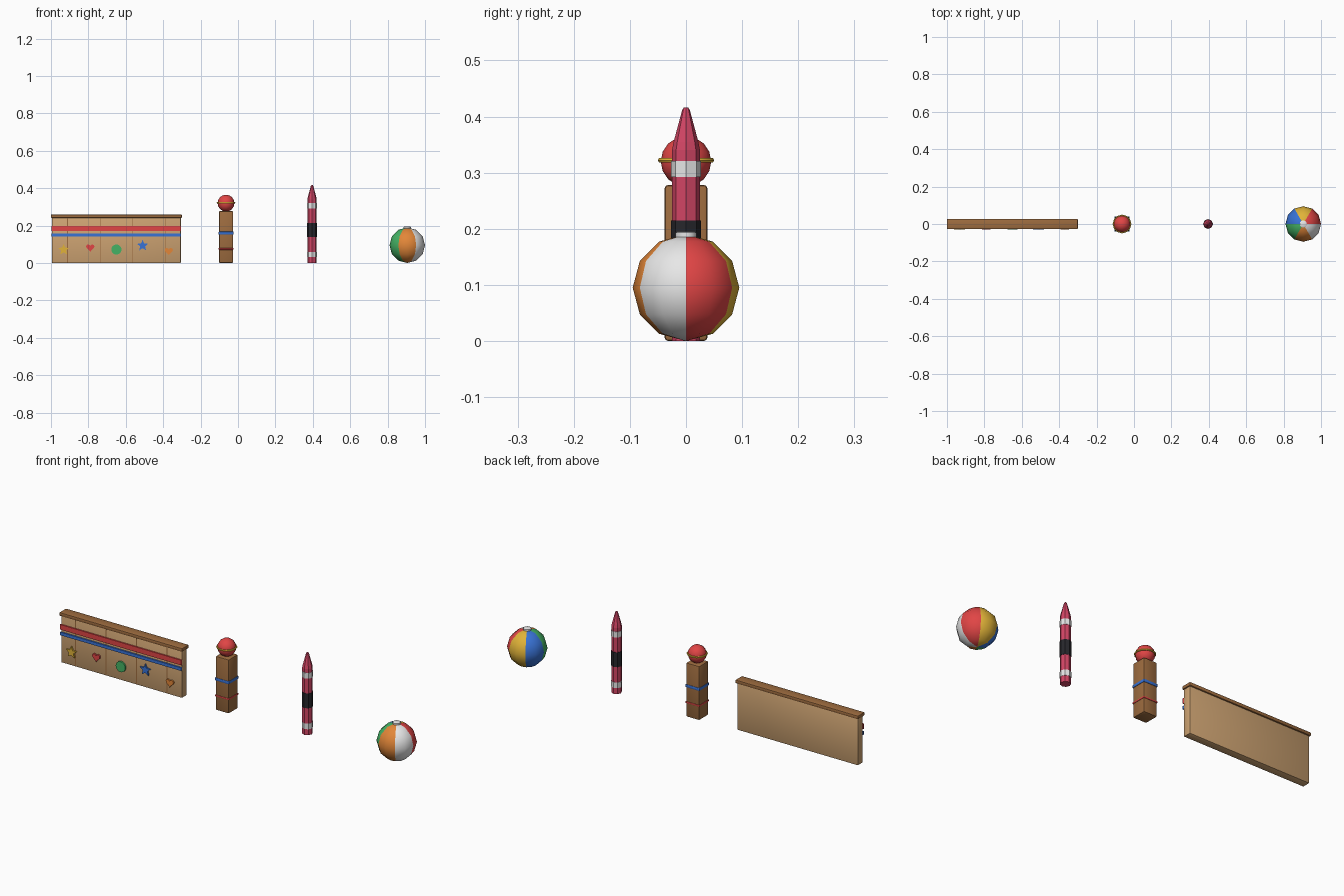
import bpy, bmesh, math
from mathutils import Matrix

cube = bpy.data.objects.get("Cube")
if cube:
    bpy.data.objects.remove(cube, do_unlink=True)


def material(name, r, g, b):
    m = bpy.data.materials.new(name)
    m.use_nodes = True
    m.diffuse_color = (r, g, b, 1)
    m.node_tree.nodes["Principled BSDF"].inputs["Base Color"].default_value = (r, g, b, 1)
    return m


TAN = material("tan wood", 0.62, 0.37, 0.17)
BROWN = material("brown wood", 0.34, 0.15, 0.05)
RED = material("red", 0.75, 0.06, 0.06)
BLUE = material("blue", 0.04, 0.17, 0.67)
YELLOW = material("yellow", 0.75, 0.45, 0.04)
GREEN = material("green", 0.06, 0.45, 0.13)
ORANGE = material("orange", 0.76, 0.24, 0.04)
WHITE = material("white", 0.8, 0.8, 0.8)
BLACK = material("black", 0.02, 0.02, 0.025)
PINK = material("crimson wax", 0.65, 0.06, 0.13)


def finish(name, bm, mats, loc=(0, 0, 0), smooth=None):
    bmesh.ops.recalc_face_normals(bm, faces=bm.faces)
    mesh = bpy.data.meshes.new(name)
    bm.to_mesh(mesh)
    bm.free()
    for m in mats:
        mesh.materials.append(m)
    ob = bpy.data.objects.new(name, mesh)
    ob.location = loc
    bpy.context.collection.objects.link(ob)
    if smooth:
        bpy.ops.object.select_all(action='DESELECT')
        ob.select_set(True)
        bpy.context.view_layer.objects.active = ob
        bpy.ops.object.shade_smooth_by_angle(angle=math.radians(smooth))
    return ob


def box(name, size, loc, mat, bevel=0):
    bm = bmesh.new()
    bmesh.ops.create_cube(bm, size=1, matrix=Matrix.Diagonal((*size, 1)))
    if bevel:
        bmesh.ops.bevel(bm, geom=bm.edges[:], offset=bevel, segments=2,
                        profile=0.5, affect='EDGES')
    return finish(name, bm, [mat], loc, 35 if bevel else None)


def lathe(name, profile, sides, loc, mat, smooth=None):
    """Spin a list of (radius, height) points into a closed solid."""
    bm = bmesh.new()
    rings = []
    for r, z in profile:
        angles = [2 * math.pi * i / sides for i in range(sides)]
        rings.append([bm.verts.new((r * math.cos(a), r * math.sin(a), z)) for a in angles])
    for low, high in zip(rings, rings[1:]):
        for i in range(sides):
            j = (i + 1) % sides
            bm.faces.new((low[i], low[j], high[j], high[i]))
    bm.faces.new(rings[0])
    bm.faces.new(rings[-1])
    return finish(name, bm, [mat], loc, smooth)


def plate(name, outline, x, z, mat):
    """Thin flat shape standing on the front of the wall."""
    bm = bmesh.new()
    face = bm.faces.new([bm.verts.new((px, 0, pz)) for px, pz in outline])
    grown = bmesh.ops.extrude_face_region(bm, geom=[face])["geom"]
    bmesh.ops.translate(bm, vec=(0, -0.009, 0),
                        verts=[v for v in grown if isinstance(v, bmesh.types.BMVert)])
    return finish(name, bm, [mat], (x, WALL_FRONT + 0.001, z))


def star(r):
    return [((r if i % 2 == 0 else r * 0.45) * math.sin(i * math.pi / 5),
             (r if i % 2 == 0 else r * 0.45) * math.cos(i * math.pi / 5)) for i in range(10)]


def disc(r):
    return [(r * math.cos(i * math.pi / 10), r * math.sin(i * math.pi / 10)) for i in range(20)]


def heart(r):
    points = []
    for i in range(24):
        t = i * math.pi / 12
        points.append((r * math.sin(t) ** 3,
                       r / 16 * (13 * math.cos(t) - 5 * math.cos(2 * t)
                                 - 2 * math.cos(3 * t) - math.cos(4 * t))))
    return points


# Wall panel with cap, plank grooves and painted stripes
WALL_X, WALL_FRONT = -0.65, -0.021
box("wall_panel", (0.69, 0.042, 0.243), (WALL_X, 0, 0.1215), TAN, 0.004)
box("wall_cap", (0.7, 0.055, 0.018), (WALL_X, 0, 0.25), BROWN, 0.004)
for i in range(4):
    box("plank_groove", (0.004, 0.002, 0.235), (WALL_X + (i - 1.5) * 0.174, WALL_FRONT, 0.12), BROWN)
box("red_stripe", (0.692, 0.008, 0.026), (WALL_X, WALL_FRONT - 0.003, 0.185), RED)
box("blue_stripe", (0.692, 0.008, 0.016), (WALL_X, WALL_FRONT - 0.003, 0.151), BLUE)

# Cut-out shapes along the wall
plate("yellow_star", star(0.031), -0.932, 0.071, YELLOW)
plate("red_heart", heart(0.022), -0.79, 0.083, RED)
plate("green_disc", disc(0.027), WALL_X, 0.072, GREEN)
plate("blue_star", star(0.031), -0.51, 0.093, BLUE)
plate("orange_heart", heart(0.022), -0.37, 0.064, ORANGE)

# Post with two bands and a ball finial
POST_X = -0.064
box("post", (0.076, 0.076, 0.278), (POST_X, 0, 0.139), BROWN, 0.006)
box("post_blue_band", (0.081, 0.081, 0.016), (POST_X, 0, 0.16), BLUE, 0.004)
box("post_red_band", (0.081, 0.081, 0.009), (POST_X, 0, 0.075), RED, 0.003)
bm = bmesh.new()
bmesh.ops.create_uvsphere(bm, u_segments=12, v_segments=8, radius=0.045)
finish("post_finial", bm, [RED], (POST_X, 0, 0.32), 50)
ring = [(0.043, -0.004), (0.048, -0.004), (0.05, 0), (0.048, 0.004), (0.043, 0.004)]
lathe("finial_ring", ring, 12, (POST_X, 0, 0.322), YELLOW, 50)

# Crayon with wrapper bands
CRAYON = (0.396, 0, 0)
lathe("crayon", [(0.025, 0), (0.025, 0.34), (0.022, 0.355), (0.007, 0.411), (0.004, 0.416)],
      8, CRAYON, PINK)
for name, low, high, mat in (("upper_band", 0.292, 0.321, WHITE),
                             ("label_band", 0.139, 0.215, BLACK),
                             ("lower_band", 0.031, 0.06, WHITE)):
    lathe("crayon_" + name, [(0.0268, low), (0.0268, high)], 8, CRAYON, mat)

# Beach ball: six coloured wedges and a top button
BALL = (0.905, 0, 0.095)
bm = bmesh.new()
bmesh.ops.create_uvsphere(bm, u_segments=12, v_segments=6, radius=0.095)
for f in bm.faces:
    c = f.calc_center_median()
    f.material_index = int((math.atan2(c.y, c.x) % (2 * math.pi)) / (math.pi / 3)) % 6
finish("beach_ball", bm, [RED, YELLOW, BLUE, GREEN, ORANGE, WHITE], BALL, 60)
lathe("ball_button", [(0.019, 0.086), (0.019, 0.098), (0.016, 0.1)], 12, BALL, WHITE, 50)
